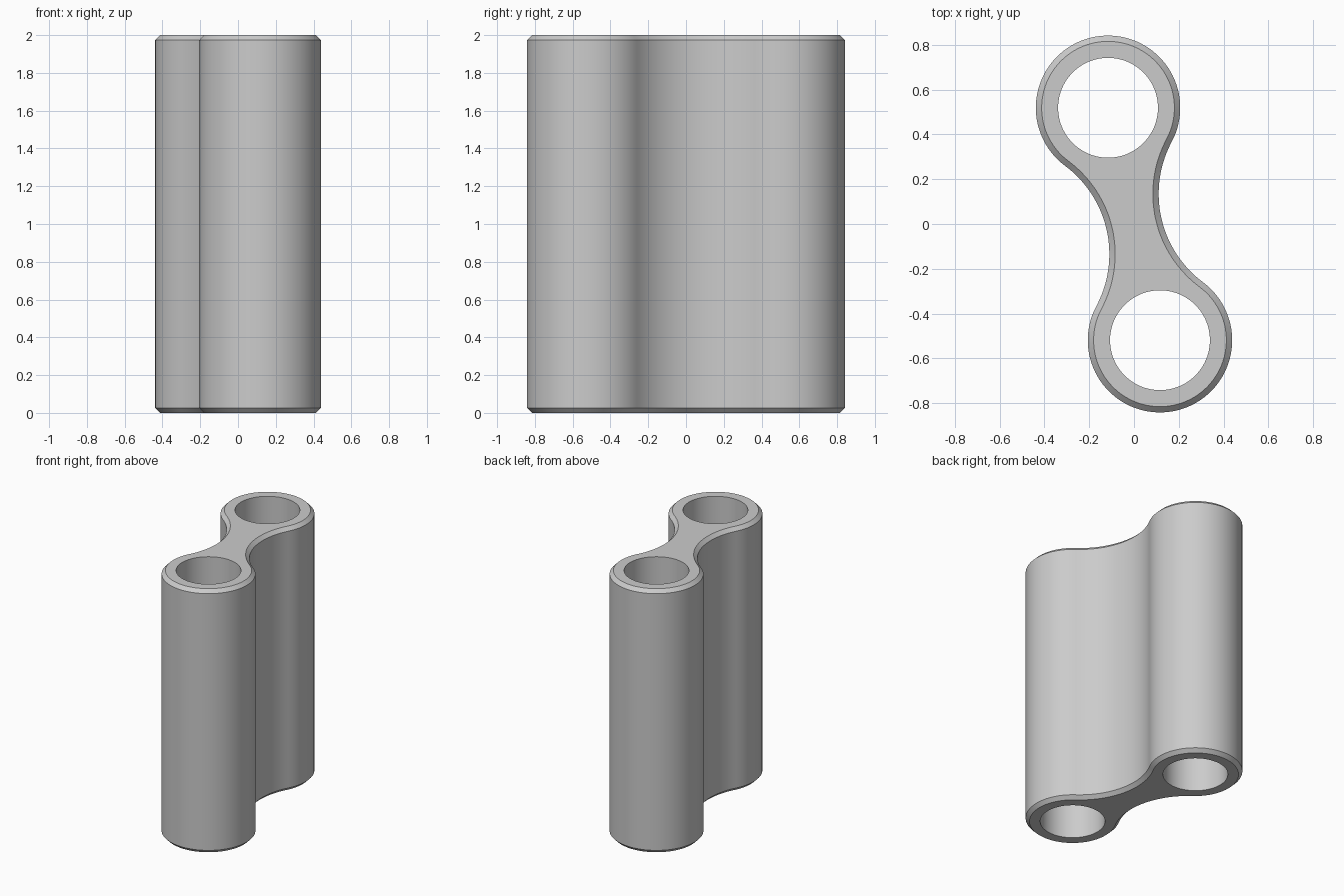
import bpy
import bmesh
from math import atan2, cos, sin, pi, sqrt, radians, hypot
from mathutils import Matrix

cube = bpy.data.objects.get("Cube")
if cube:
    bpy.data.objects.remove(cube, do_unlink=True)

HEIGHT = 2.0
CHAMFER = 0.026
TUBE_R = 0.3225
BORE_R = 0.223
CX, CY = 0.116, 0.519        # tube centre, mirrored through the origin
WAIST = 0.125                # half width of the web at its narrowest

# Fillet circle tangent to both tubes
half = hypot(CX, CY)
fillet_r = (WAIST**2 + half**2 - TUBE_R**2) / (2 * (TUBE_R - WAIST))
fillet_x = WAIST + fillet_r
touch = atan2(half, fillet_x)


def arc(cx, cy, r, start, end, steps):
    """Points along an arc, leaving out the last one."""
    angles = [start + (end - start) * i / steps for i in range(steps)]
    return [(cx + r * cos(a), cy + r * sin(a)) for a in angles]


def outline(inset):
    """Closed outline: tube, web fillet, tube, web fillet."""
    r, f = TUBE_R - inset, fillet_r + inset
    return (arc(0, half, r, -touch, pi + touch, 72)
            + arc(-fillet_x, 0, f, touch, -touch, 36)
            + arc(0, -half, r, pi - touch, 2 * pi + touch, 72)
            + arc(fillet_x, 0, f, pi + touch, pi - touch, 36))


def ring(bm, points, z):
    return [bm.verts.new((x, y, z)) for x, y in points]


def bridge(bm, low, high):
    n = len(low)
    for i in range(n):
        j = (i + 1) % n
        bm.faces.new((low[i], low[j], high[j], high[i]))


bm = bmesh.new()

# Outer wall with chamfered ends
levels = [(CHAMFER, 0), (0, CHAMFER), (0, HEIGHT - CHAMFER), (CHAMFER, HEIGHT)]
rings = [ring(bm, outline(inset), z) for inset, z in levels]
for low, high in zip(rings, rings[1:]):
    bridge(bm, low, high)
ends = [[rings[0]], [rings[-1]]]

# Through bores
for side in (1, -1):
    circle = arc(0, side * half, BORE_R, 0, 2 * pi, 80)
    bottom, top = ring(bm, circle, 0), ring(bm, circle, HEIGHT)
    bridge(bm, top, bottom)
    ends[0].append(bottom)
    ends[1].append(top)

# Flat end faces around the bores
for loops, direction in zip(ends, (-1, 1)):
    edges = [bm.edges.get((v, loop[i - 1]))
             for loop in loops for i, v in enumerate(loop)]
    bmesh.ops.triangle_fill(bm, edges=edges, use_beauty=True,
                            normal=(0, 0, direction))

bmesh.ops.rotate(bm, verts=bm.verts, cent=(0, 0, 0),
                 matrix=Matrix.Rotation(atan2(CX, CY), 3, 'Z'))
bmesh.ops.recalc_face_normals(bm, faces=bm.faces)

mesh = bpy.data.meshes.new("twin_tube_body")
bm.to_mesh(mesh)
bm.free()
body = bpy.data.objects.new("twin_tube_body", mesh)
bpy.context.collection.objects.link(body)

# Plain grey
grey = bpy.data.materials.new("plain_grey")
grey.use_nodes = True
colour = (0.6, 0.6, 0.6, 1)
grey.diffuse_color = colour
for node in grey.node_tree.nodes:
    if node.type == 'BSDF_PRINCIPLED':
        node.inputs["Base Color"].default_value = colour
mesh.materials.append(grey)

bpy.ops.object.select_all(action='DESELECT')
body.select_set(True)
bpy.context.view_layer.objects.active = body
bpy.ops.object.shade_smooth_by_angle(angle=radians(30))
